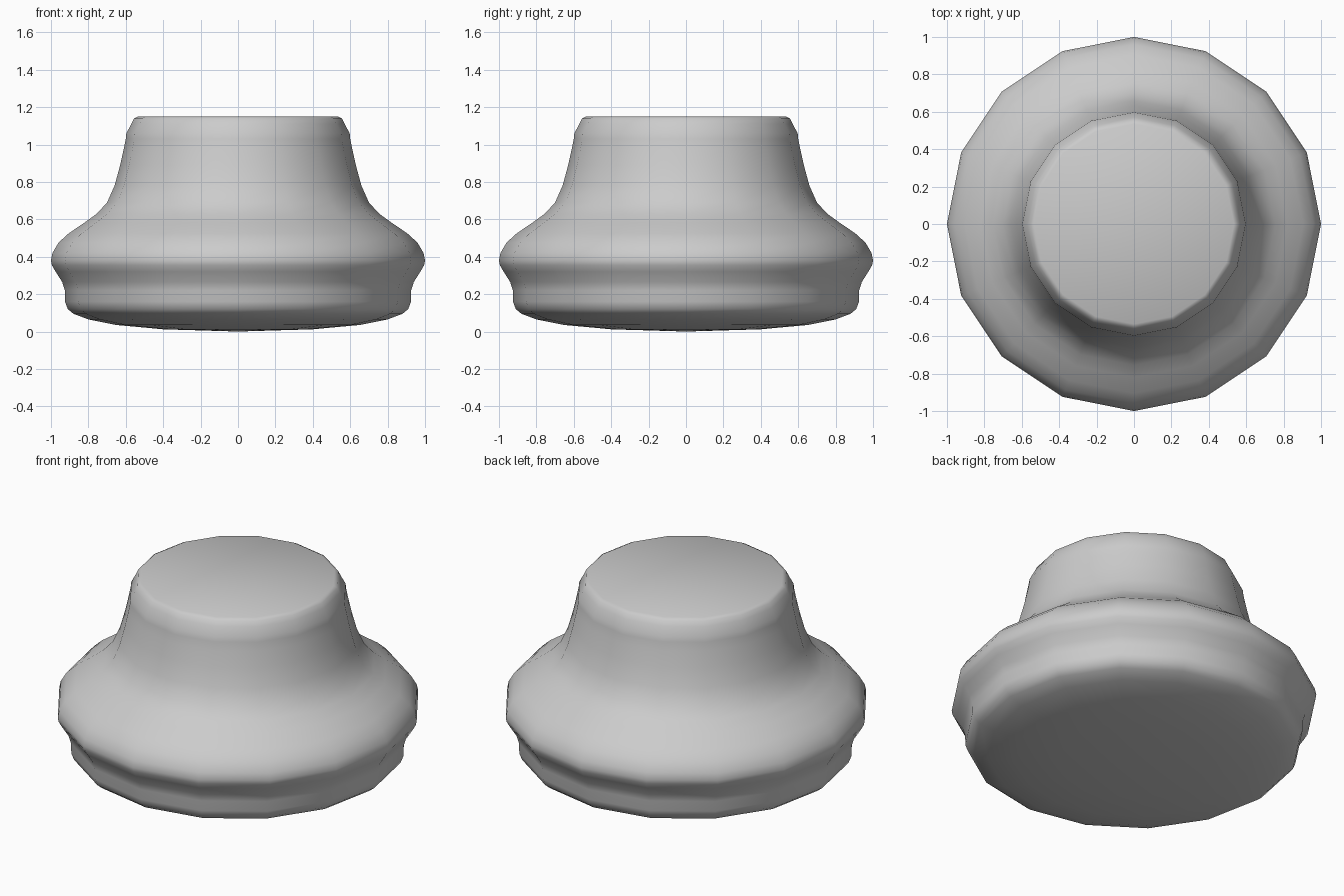
import bpy, bmesh, math

if "Cube" in bpy.data.objects:
    bpy.data.objects.remove(bpy.data.objects["Cube"])

SIDES = 16

# half profile (radius, height) from the domed underside to the flat top
profile = [
    (0.40, 0.012), (0.65, 0.035), (0.80, 0.065), (0.88, 0.095), (0.91, 0.12),
    (0.925, 0.16), (0.926, 0.22), (0.94, 0.265), (0.975, 0.32), (0.995, 0.355),
    (1.00, 0.38), (0.992, 0.42), (0.96, 0.475), (0.905, 0.525), (0.82, 0.583),
    (0.755, 0.63), (0.70, 0.69), (0.66, 0.78), (0.63, 0.89), (0.61, 0.98),
    (0.60, 1.03), (0.597, 1.06), (0.57, 1.11), (0.557, 1.138), (0.535, 1.15),
]

bm = bmesh.new()


def ring(r, z):
    return [bm.verts.new((r * math.cos(2 * math.pi * i / SIDES),
                          r * math.sin(2 * math.pi * i / SIDES), z))
            for i in range(SIDES)]


# turned wall
rings = [ring(r, z) for r, z in profile]
for a, b in zip(rings, rings[1:]):
    for i in range(SIDES):
        j = (i + 1) % SIDES
        bm.faces.new((a[i], a[j], b[j], b[i]))

# domed underside centre and flat top
bottom = bm.verts.new((0, 0, 0))
for i in range(SIDES):
    bm.faces.new((bottom, rings[0][(i + 1) % SIDES], rings[0][i]))
bm.faces.new(rings[-1])
bmesh.ops.recalc_face_normals(bm, faces=bm.faces)

mesh = bpy.data.meshes.new("turned_knob")
bm.to_mesh(mesh)
bm.free()
knob = bpy.data.objects.new("turned_knob", mesh)
bpy.context.collection.objects.link(knob)

# smooth shading
bpy.context.view_layer.objects.active = knob
knob.select_set(True)
bpy.ops.object.shade_smooth_by_angle(angle=math.radians(40))
